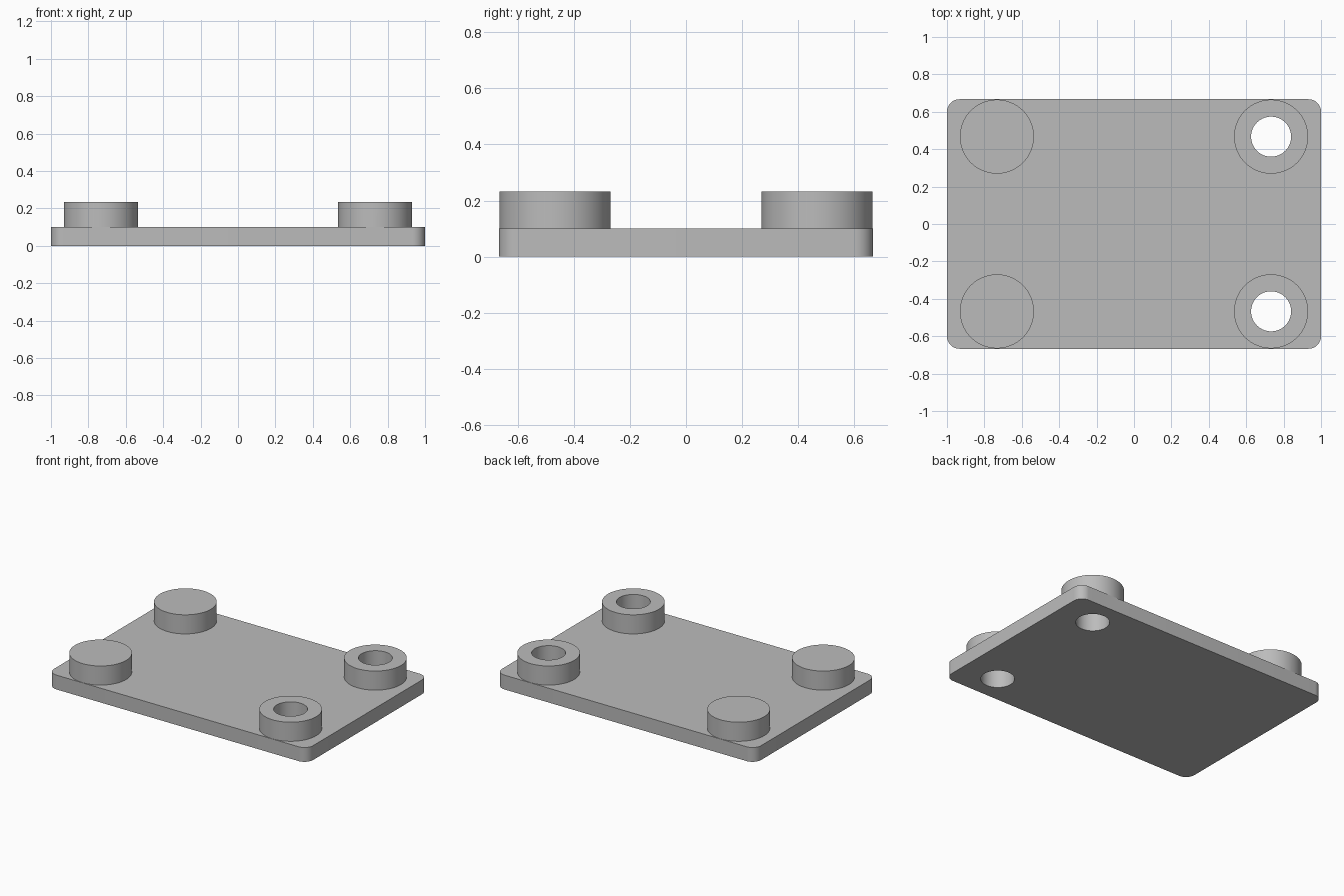
import bpy, bmesh
from math import sin, cos, pi

cube = bpy.data.objects.get("Cube")
if cube:
    bpy.data.objects.remove(cube, do_unlink=True)

HALF_X, HALF_Y, PLATE_TOP, CORNER = 1.0, 0.667, 0.1, 0.067
POST_X, POST_Y, POST_R, POST_TOP, HOLE_R = 0.733, 0.467, 0.198, 0.233, 0.107

grey = bpy.data.materials.new("light grey")
grey.use_nodes = True
colour = (0.5, 0.5, 0.5, 1)
grey.diffuse_color = colour
grey.node_tree.nodes["Principled BSDF"].inputs["Base Color"].default_value = colour


def arc(cx, cy, r, start, sweep, steps):
    return [(cx + r * cos(start + sweep * i / steps),
             cy + r * sin(start + sweep * i / steps)) for i in range(steps + 1)]


def extrude(name, outline, z0, z1):
    """Solid prism from a counter-clockwise outline."""
    bm = bmesh.new()
    face = bm.faces.new([bm.verts.new((x, y, z0)) for x, y in outline])
    top = bmesh.ops.extrude_face_region(bm, geom=[face], use_keep_orig=True)
    verts = [g for g in top["geom"] if isinstance(g, bmesh.types.BMVert)]
    bmesh.ops.translate(bm, vec=(0, 0, z1 - z0), verts=verts)
    bmesh.ops.recalc_face_normals(bm, faces=bm.faces)
    mesh = bpy.data.meshes.new(name)
    bm.to_mesh(mesh)
    bm.free()
    mesh.materials.append(grey)
    ob = bpy.data.objects.new(name, mesh)
    bpy.context.collection.objects.link(ob)
    return ob


def combine(target, tool, operation):
    """Apply a boolean and discard the tool."""
    tool.hide_render = True
    mod = target.modifiers.new(operation.lower(), 'BOOLEAN')
    mod.operation, mod.solver, mod.object = operation, 'EXACT', tool
    bpy.context.view_layer.objects.active = target
    bpy.ops.object.modifier_apply(modifier=mod.name)
    bpy.data.objects.remove(tool, do_unlink=True)


# Base plate with rounded corners
outline = []
for i, (sx, sy) in enumerate([(1, 1), (-1, 1), (-1, -1), (1, -1)]):
    outline += arc(sx * (HALF_X - CORNER), sy * (HALF_Y - CORNER),
                   CORNER, i * pi / 2, pi / 2, 12)
plate = extrude("mounting_plate", outline, 0, PLATE_TOP)

# Four posts: solid on the right, bored through on the left
for sx in (-1, 1):
    for sy in (-1, 1):
        x, y = sx * POST_X, sy * POST_Y
        post = extrude("post", arc(x, y, POST_R, 0, 2 * pi, 64)[:-1],
                       PLATE_TOP / 2, POST_TOP)
        combine(plate, post, 'UNION')
        if sx > 0:
            bore = extrude("bore_cutter", arc(x, y, HOLE_R, 0, 2 * pi, 64)[:-1],
                           -0.1, POST_TOP + 0.1)
            combine(plate, bore, 'DIFFERENCE')

# Smooth round walls, crisp rims
bpy.ops.object.select_all(action='DESELECT')
plate.select_set(True)
bpy.context.view_layer.objects.active = plate
bpy.ops.object.shade_smooth_by_angle(angle=pi / 6)
